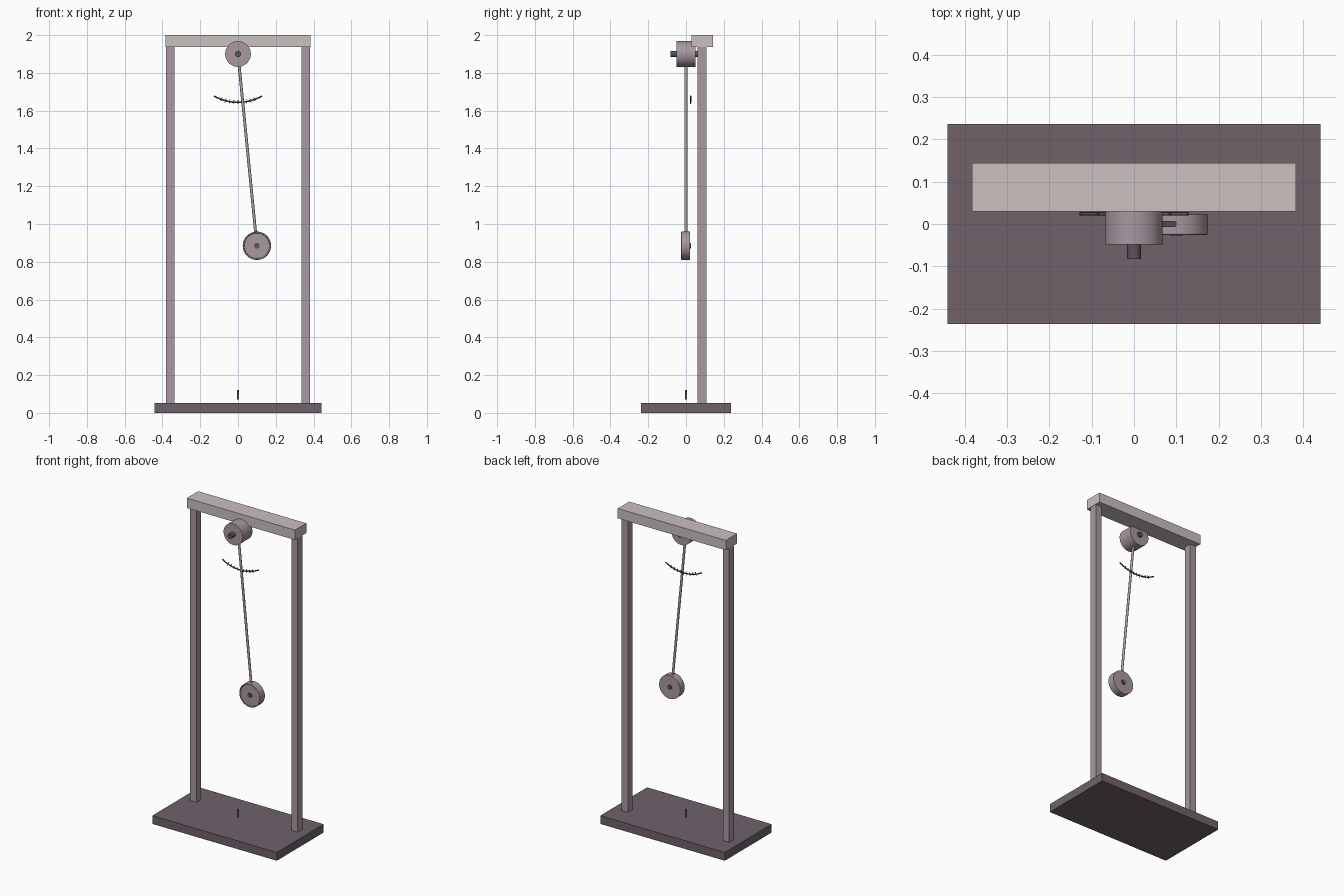
import bpy, math
from mathutils import Vector, Matrix

if "Cube" in bpy.data.objects:
    bpy.data.objects.remove(bpy.data.objects["Cube"])


def material(name, rgb):
    m = bpy.data.materials.new(name)
    m.diffuse_color = [((c / 255 + 0.055) / 1.055) ** 2.4 for c in rgb] + [1]
    m.use_nodes = True
    m.node_tree.nodes["Principled BSDF"].inputs["Base Color"].default_value = m.diffuse_color
    return m


DARK = material("dark plum grey", (110, 98, 106))
MAUVE = material("mauve grey", (168, 152, 161))
PALE = material("pale stone", (203, 192, 192))
TAN = material("warm grey", (176, 160, 156))
STEEL = material("dark steel", (92, 84, 90))


def finish(ob, name, mat, smooth=False):
    ob.name = name
    ob.data.materials.append(mat)
    if smooth:
        bpy.ops.object.shade_smooth_by_angle(angle=math.radians(35))
    return ob


def box(name, x, y, z, mat):
    """Box from its (min, max) range on each axis."""
    r = (x, y, z)
    bpy.ops.mesh.primitive_cube_add(size=1, location=[(a + b) / 2 for a, b in r])
    ob = bpy.context.object
    ob.data.transform(Matrix.Diagonal([b - a for a, b in r] + [1]))
    return finish(ob, name, mat)


def rod(name, a, b, radius, mat, sides=32):
    """Cylinder between two points."""
    a, b = Vector(a), Vector(b)
    d = b - a
    bpy.ops.mesh.primitive_cylinder_add(
        vertices=sides, radius=radius, depth=d.length, location=(a + b) / 2,
        rotation=d.to_track_quat('Z', 'Y').to_euler())
    return finish(bpy.context.object, name, mat, True)


PIVOT_Z = 1.9
LENGTH = 1.02
SWING = math.atan2(0.1, 1.015)


def polar(r, a, y):
    """Point at radius r from the pivot, angle a from straight down."""
    return (r * math.sin(a), y, PIVOT_Z - r * math.cos(a))


# Frame
box("base", (-0.441, 0.441), (-0.237, 0.237), (0, 0.053), DARK)
for side, s in (("left", -1), ("right", 1)):
    box(side + "_post", sorted((s * 0.336, s * 0.381)), (0.06, 0.108),
        (0.053, 1.94), MAUVE)
box("top_beam", (-0.383, 0.383), (0.029, 0.144), (1.937, 2.0), PALE)

# Pivot hub and axle
rod("pivot_hub", (0, -0.049, PIVOT_Z), (0, 0.049, PIVOT_Z), 0.068, MAUVE, 48)
rod("pivot_axle", (0, -0.083, PIVOT_Z), (0, 0.062, PIVOT_Z), 0.016, STEEL)

# Pendulum rod and bob
rod("pendulum_rod", polar(0.03, SWING, 0), polar(LENGTH - 0.05, SWING, 0),
    0.0075, TAN, 16)
bob = polar(LENGTH, SWING, 0)


def bob_disc(name, y0, y1, radius, mat, sides=48):
    rod(name, (bob[0], y0, bob[2]), (bob[0], y1, bob[2]), radius, mat, sides)


bob_disc("bob", -0.022, 0.022, 0.075, MAUVE)
bob_disc("bob_screw", -0.027, 0.027, 0.015, STEEL, 24)

# Thin ring around the front face of the bob
bpy.ops.mesh.primitive_torus_add(
    major_radius=0.0705, minor_radius=0.0045, major_segments=48, minor_segments=8,
    location=(bob[0], -0.0215, bob[2]), rotation=(math.pi / 2, 0, 0))
finish(bpy.context.object, "bob_rim", TAN, True)

# Swing scale: curved wire with tick marks
ARC_R, ARC_Y, ARC_A = 0.256, 0.024, math.radians(30)
curve = bpy.data.curves.new("swing_scale", 'CURVE')
curve.dimensions = '3D'
curve.bevel_depth = 0.004
curve.bevel_resolution = 2
curve.use_fill_caps = True
N = 24
spline = curve.splines.new('POLY')
spline.points.add(N)
for i, p in enumerate(spline.points):
    p.co = (*polar(ARC_R, ARC_A * (2 * i / N - 1), ARC_Y), 1)
curve.materials.append(STEEL)
bpy.context.collection.objects.link(bpy.data.objects.new("swing_scale", curve))
for i in range(-4, 5):
    a = math.radians(5 * i)
    rod("scale_tick", polar(ARC_R - 0.012, a, ARC_Y), polar(ARC_R + 0.010, a, ARC_Y),
        0.002, STEEL, 8)

# Rest-position marker above the base
rod("rest_marker", (0, 0, 0.072), (0, 0, 0.122), 0.0065, STEEL, 16)
